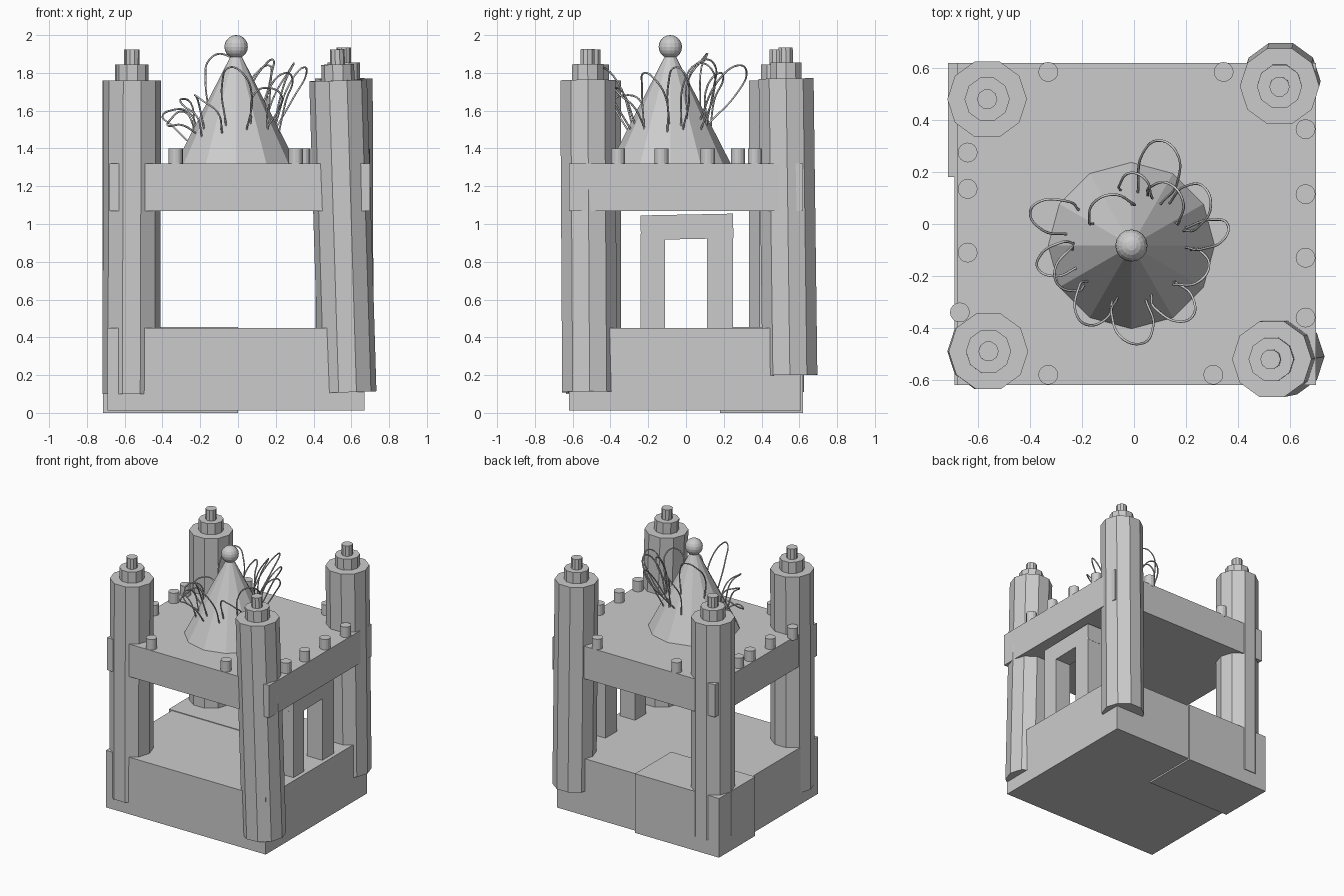
import bpy
import math
from mathutils import Vector

cube = bpy.data.objects.get("Cube")
if cube:
    bpy.data.objects.remove(cube, do_unlink=True)

grey = bpy.data.materials.new("plain grey")
grey.use_nodes = True
colour = (0.6, 0.6, 0.6, 1)
grey.diffuse_color = colour
grey.node_tree.nodes["Principled BSDF"].inputs["Base Color"].default_value = colour


def finish(name):
    ob = bpy.context.object
    ob.name = name
    ob.data.materials.append(grey)
    return ob


def box(name, low, high):
    low, high = Vector(low), Vector(high)
    bpy.ops.mesh.primitive_cube_add(size=1, location=(low + high) / 2)
    ob = finish(name)
    ob.scale = high - low
    return ob


def post(name, bottom, top, radius, sides=10, tip=None):
    # Prism or cone running between two points
    bottom, top = Vector(bottom), Vector(top)
    axis = top - bottom
    bpy.ops.mesh.primitive_cone_add(
        vertices=sides, radius1=radius, radius2=radius if tip is None else tip,
        depth=axis.length, location=(bottom + top) / 2,
        rotation=Vector((0, 0, 1)).rotation_difference(axis).to_euler())
    ob = finish(name)
    # Put a corner of the section on the x axis
    for v in ob.data.vertices:
        v.co.x, v.co.y = v.co.y, -v.co.x
    return ob


# Base and upper floor
box("base", (-0.69, -0.62, 0.012), (0.67, 0.61, 0.45))
box("base_back_block", (-0.715, 0.18, 0), (0, 0.62, 0.455))
box("upper_floor", (-0.68, -0.62, 1.07), (0.70, 0.62, 1.32))

# Corner towers with two stepped caps
towers = {
    "front_right": ((-0.565, -0.49, 0.10), (-0.56, -0.49, 1.76)),
    "front_left": ((0.58, -0.51, 0.11), (0.53, -0.52, 1.76)),
    "back_right": ((-0.565, 0.48, 0.11), (-0.565, 0.48, 1.76)),
    "back_left": ((0.565, 0.55, 0.20), (0.56, 0.53, 1.77)),
}
for place, (low, high) in towers.items():
    low, high = Vector(low), Vector(high)
    up = (high - low).normalized()
    post(place + "_tower", low, high, 0.153)
    post(place + "_tower_cap", high, high + up * 0.085, 0.087)
    post(place + "_tower_tip", high + up * 0.085, high + up * 0.165, 0.039)

# Door frame between the floors on the left side
box("door_jamb_front", (0.51, -0.24, 0.44), (0.64, -0.11, 0.95))
box("door_jamb_back", (0.51, 0.11, 0.44), (0.64, 0.25, 0.95))
lintel = box("door_lintel", (0.51, -0.24, 0.92), (0.64, 0.25, 1.05))
lintel.rotation_euler.x = 0.02

# Pegs along the edges of the upper floor
pegs = [(-0.33, 0.585), (0.345, 0.585), (-0.33, -0.58), (0.305, -0.58),
        (0.66, 0.365), (0.66, 0.115), (0.66, -0.13), (0.66, -0.36),
        (-0.64, 0.275), (-0.64, 0.135), (-0.64, -0.11), (-0.67, -0.34)]
for x, y in pegs:
    post("peg", (x, y, 1.31), (x, y, 1.40), 0.038, 16)

# Cone roof and ball
centre = Vector((-0.01, -0.083, 0))
floor_z, apex_z, cone_r = 1.32, 1.945, 0.32
post("cone_roof", centre + Vector((0, 0, floor_z)),
     centre + Vector((0, 0, apex_z)), cone_r, 12, 0)
bpy.ops.mesh.primitive_uv_sphere_add(segments=16, ring_count=10, radius=0.062,
                                     location=centre + Vector((0, 0, 1.938)))
finish("roof_ball")


# Wire loops springing from the cone
def around(degrees, radius, z):
    a = math.radians(degrees)
    return centre + Vector((radius * math.cos(a), radius * math.sin(a), z))


def on_cone(degrees, z):
    return around(degrees, cone_r * (apex_z - z) / (apex_z - floor_z) * 0.95, z)


# angle, reach, peak height, foot height, half spread
loops = [(69, 0.42, 1.84, 1.55, 14), (32, 0.36, 1.85, 1.52, 16),
         (8, 0.38, 1.83, 1.52, 10), (-22, 0.31, 1.80, 1.50, 18),
         (-54, 0.36, 1.72, 1.53, 14), (-90, 0.38, 1.83, 1.52, 15),
         (-125, 0.35, 1.68, 1.50, 16), (-158, 0.32, 1.66, 1.48, 18),
         (158, 0.41, 1.60, 1.45, 12), (190, 0.37, 1.55, 1.50, 12),
         (120, 0.22, 1.90, 1.62, 30), (50, 0.28, 1.87, 1.55, 22),
         (85, 0.28, 1.80, 1.52, 16)]
for angle, reach, peak, foot, spread in loops:
    mid = (peak + foot) / 2
    path = [on_cone(angle - spread, foot),
            around(angle - spread, reach * 0.75, mid + 0.07),
            around(angle - spread / 3, reach * 0.95, peak),
            around(angle + spread / 3, reach, peak - 0.03),
            around(angle + spread, reach * 0.85, mid),
            on_cone(angle + spread, foot - 0.02)]
    curve = bpy.data.curves.new("wire_loop", "CURVE")
    curve.dimensions = "3D"
    curve.resolution_u = 6
    curve.bevel_depth = 0.005
    curve.bevel_resolution = 1
    curve.use_fill_caps = True
    spline = curve.splines.new("BEZIER")
    spline.bezier_points.add(len(path) - 1)
    for point, co in zip(spline.bezier_points, path):
        point.co = co
        point.handle_left_type = point.handle_right_type = "AUTO"
    curve.materials.append(grey)
    bpy.context.collection.objects.link(bpy.data.objects.new("wire_loop", curve))
